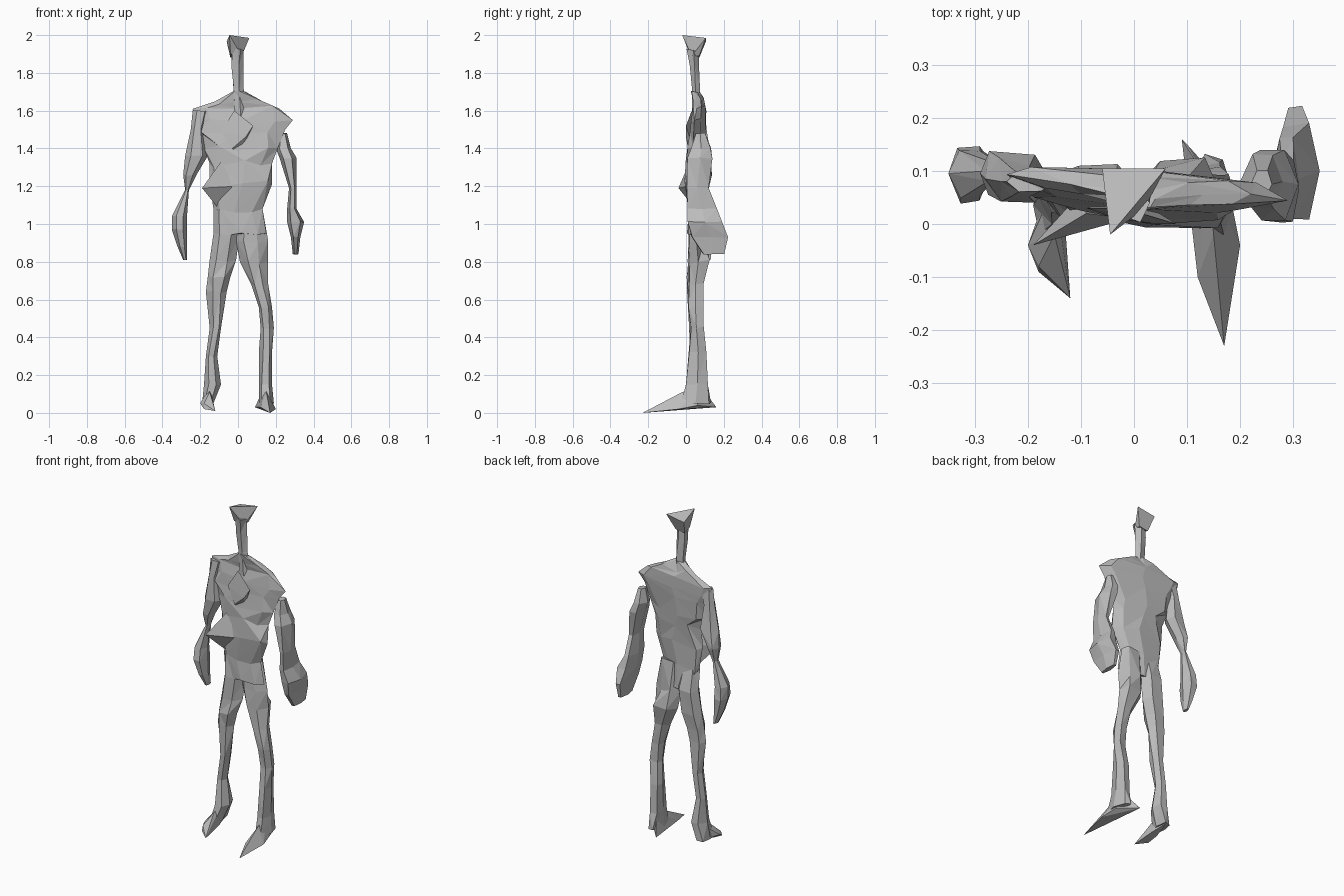
import bpy, bmesh, math, random
from mathutils import Vector

random.seed(7)
cube = bpy.data.objects.get("Cube")
if cube:
    bpy.data.objects.remove(cube)

grey = bpy.data.materials.new("stone grey")
grey.use_nodes = True
tone = (0.5, 0.5, 0.5, 1)
grey.diffuse_color = tone
grey.node_tree.nodes["Principled BSDF"].inputs["Base Color"].default_value = tone


def finish(bm, name):
    """Triangulate into flat facets and add the part to the scene."""
    bmesh.ops.triangulate(bm, faces=bm.faces[:])
    bmesh.ops.recalc_face_normals(bm, faces=bm.faces[:])
    mesh = bpy.data.meshes.new(name)
    bm.to_mesh(mesh)
    bm.free()
    mesh.materials.append(grey)
    part = bpy.data.objects.new(name, mesh)
    bpy.context.collection.objects.link(part)


def loft(name, sections, sides=6, rough=0.18, yaw=0):
    """Skin level sections given as (z, low x, high x, front y, back y) in hundredths."""
    bm = bmesh.new()
    rings = []
    for z, x0, x1, y0, y1 in sections:
        centre = Vector((x0 + x1, y0 + y1, 2 * z)) / 200
        half_w, half_d = (x1 - x0) / 200, (y1 - y0) / 200
        ring = []
        for i in range(sides):
            angle = math.tau * i / sides
            # side points stay on the outline, the others are chipped
            chip = 0 if i in (0, sides // 2) else random.uniform(-rough, rough)
            dx = half_w * (math.cos(angle) + chip)
            dy = half_d * 1.1 * math.sin(angle) * (1 + chip) + yaw * dx
            dz = chip * min(half_w, 0.12)
            ring.append(bm.verts.new(centre + Vector((dx, dy, dz))))
        rings.append(ring)
    for low, high in zip(rings, rings[1:]):
        for i in range(sides):
            j = (i + 1) % sides
            # alternate the diagonal for an irregular carved surface
            a, b, c, d = low[i], low[j], high[j], high[i]
            if random.random() < 0.5:
                a, b, c, d = b, c, d, a
            bm.faces.new((a, b, c))
            bm.faces.new((a, c, d))
    bm.faces.new(rings[0])
    bm.faces.new(rings[-1])
    finish(bm, name)


def hull(name, points):
    """Wrap points, in hundredths, in a faceted skin."""
    bm = bmesh.new()
    for p in points:
        bm.verts.new(Vector(p) / 100)
    result = bmesh.ops.convex_hull(bm, input=bm.verts[:])
    loose = [v for v in result["geom_interior"] if isinstance(v, bmesh.types.BMVert)]
    bmesh.ops.delete(bm, geom=loose, context="VERTS")
    finish(bm, name)


# Torso, turned slightly, from hips to the sloping shoulders
loft("torso", [
    (95, -12, 15, 1, 9),
    (108, -13, 13, 1, 8),
    (121, -15, 18, 0, 8),
    (132, -15, 18, 1, 9),
    (140, -18, 21, 1, 10),
    (150, -22, 25, 2, 10),
    (155, -23, 29, 3, 10),
    (161, -24, 22, 5, 10),
    (165, -12, 13, 4, 9),
    (170, -3, 4, 3, 7),
], sides=8, yaw=-0.08)

# Raised folds on chest and belly
hull("chest_fold", [(-9, 3, 149), (-3, 1, 140), (8, 0, 152), (4, 0, 146),
                    (-2, 3, 160), (0, 5, 136)])
hull("belly_fold", [(-19, -4, 119), (-9, 2, 133), (-1, 1, 120), (-11, 4, 109),
                    (-9, 7, 122)])

# Long neck ending in a tilted three-cornered head
loft("neck", [
    (158, -2, 4, 3, 7),
    (172, -3, 3, 3, 7),
    (184, -4, 3, 2, 7),
    (192, -4, 3, 1, 7),
], sides=5)
hull("head", [(-4.5, -2, 200), (6, 10.5, 198.5), (-6, 10.5, 196.5), (-4, 2, 190),
              (2, 3, 189), (2, 7, 189), (-4, 7, 188)])

# Arms with broad hands drawn out of the wrists
loft("left_arm", [
    (84, 29, 32, 9, 20),
    (93, 28, 33, 3, 23),
    (101, 26, 35, 1, 19),
    (108, 26, 31, 1, 16),
    (119, 27, 31, 0, 12),
    (135, 22, 31, 0, 15),
    (140, 20, 28, 3, 13),
    (148, 22, 26, 5, 10),
], rough=0.1)
loft("right_arm", [
    (81, -29, -27, 9, 13),
    (88, -32, -27, 6, 14),
    (97, -35, -27, 4, 15),
    (104, -35, -27, 5, 14),
    (118, -28, -26, 8, 12),
    (126, -29, -22, 5, 14),
    (136, -28, -16, 4, 13),
    (150, -25, -18, 5, 11),
    (160, -24, -15, 6, 10),
], rough=0.1)

# Legs
loft("left_leg", [
    (5, 11, 19, -3, 13),
    (15, 11, 18, 0, 12),
    (32, 11, 18, 2, 11),
    (45, 12, 19, 2, 9),
    (56, 11, 18, 1, 9),
    (68, 7, 16, 1, 9),
    (80, 1, 16, 1, 12),
    (91, -1, 16, 1, 10),
    (108, -1, 13, 2, 8),
])
loft("right_leg", [
    (5, -19, -13, -3, 10),
    (15, -18, -9, 0, 10),
    (30, -17, -11, 2, 9),
    (45, -15, -9, 2, 9),
    (64, -17, -6, 1, 9),
    (72, -16, -4, 0, 10),
    (81, -15, -1, 1, 11),
    (95, -13, 1, 1, 12),
    (108, -13, 1, 2, 8),
])

# Pointed feet
hull("left_foot", [(17, -23, 0), (20, -4, 2), (12, -10, 3), (10, 15, 4),
                   (9, 16, 3), (18, 6, 4), (15, -2, 11), (14, 8, 14)])
hull("right_foot", [(-12, -14, 1), (-18, -9, 2), (-20, -4, 5), (-13, 0, 3),
                    (-15, 10, 5), (-18, -8, 5), (-15, -2, 11), (-15, 7, 14)])
